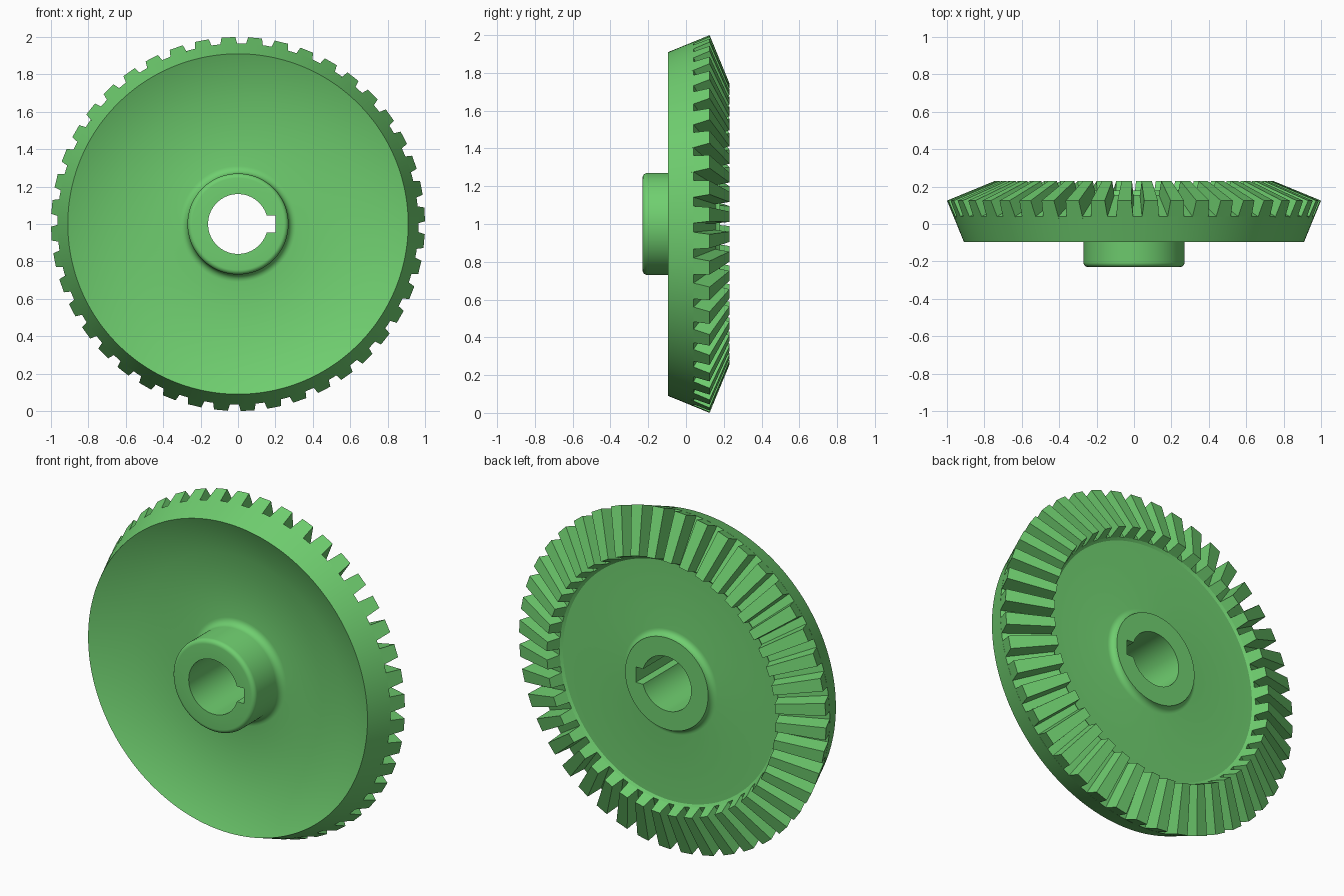
import bpy, bmesh, math

if "Cube" in bpy.data.objects:
    bpy.data.objects.remove(bpy.data.objects["Cube"], do_unlink=True)

TEETH = 44
SEGMENTS = TEETH * 4
PITCH = 2 * math.pi / TEETH
PHASE = 0.02

green = bpy.data.materials.new("gear_green")
green.use_nodes = True
colour = (0.16, 0.62, 0.16, 1)
green.diffuse_color = colour
green.node_tree.nodes["Principled BSDF"].inputs["Base Color"].default_value = colour


def polar(r, y, t):
    """Point at radius r and depth y, turned clockwise by t from the top."""
    return (r * math.sin(t), y, 1 + r * math.cos(t))


def arc(cr, cy, radius, start, end, steps=6):
    angles = [math.radians(start + (end - start) * i / steps) for i in range(steps + 1)]
    return [(cr + radius * math.cos(a), cy + radius * math.sin(a)) for a in angles]


def finish(bm, name):
    bmesh.ops.recalc_face_normals(bm, faces=bm.faces)
    mesh = bpy.data.meshes.new(name)
    bm.to_mesh(mesh)
    bm.free()
    mesh.materials.append(green)
    obj = bpy.data.objects.new(name, mesh)
    bpy.context.collection.objects.link(obj)
    return obj


def activate(obj):
    bpy.ops.object.select_all(action='DESELECT')
    obj.select_set(True)
    bpy.context.view_layer.objects.active = obj


# Section of hub, web and rim, turned around the axle
profile = [(0.16, -0.23)]
profile += arc(0.245, -0.205, 0.025, -90, 0)       # rounded hub edge
profile += arc(0.31, -0.035, 0.04, 180, 90)        # front hub fillet
profile += [(0.68, 0.005), (0.91, -0.095), (0.965, 0.04), (0.715, 0.155), (0.70, 0.145)]
profile += arc(0.305, 0.18, 0.035, 270, 180)       # rear boss fillet
profile += [(0.16, 0.18)]

bm = bmesh.new()
rings = [[bm.verts.new(polar(r, y, 2 * math.pi * i / SEGMENTS + PHASE)) for r, y in profile]
         for i in range(SEGMENTS)]
for i, ring in enumerate(rings):
    following = rings[(i + 1) % SEGMENTS]
    for j in range(len(profile)):
        k = (j + 1) % len(profile)
        bm.faces.new((ring[j], ring[k], following[k], following[j]))
body = finish(bm, "gear_body")

# Keyway cut in the bore
bm = bmesh.new()
bmesh.ops.create_cube(bm, size=1)
bmesh.ops.scale(bm, vec=(0.10, 0.8, 0.09), verts=bm.verts)
bmesh.ops.translate(bm, vec=(0.15, 0, 1), verts=bm.verts)
cutter = finish(bm, "keyway_cutter")
cutter.hide_render = True
cut = body.modifiers.new("keyway", 'BOOLEAN')
cut.operation = 'DIFFERENCE'
cut.solver = 'EXACT'
cut.object = cutter
activate(body)
bpy.ops.object.modifier_apply(modifier=cut.name)
bpy.data.objects.remove(cutter, do_unlink=True)
activate(body)
bpy.ops.object.shade_smooth_by_angle(angle=math.radians(30))

# Straight tapered teeth, bases sunk slightly into the rim
BASE, TIP = 0.048, 0.037
bm = bmesh.new()
for n in range(TEETH):
    mid = PHASE + (n + 0.5) * PITCH

    def section(base, tip):
        return [bm.verts.new(polar(r, y, mid + a)) for (r, y), a in
                ((base, -BASE), (tip, -TIP), (tip, TIP), (base, BASE))]

    outer = section((0.961, 0.03), (1.0, 0.125))
    inner = section((0.711, 0.145), (0.745, 0.23))
    bm.faces.new(outer)
    bm.faces.new(inner)
    for i in range(4):
        j = (i + 1) % 4
        bm.faces.new((outer[i], outer[j], inner[j], inner[i]))
finish(bm, "gear_teeth")
